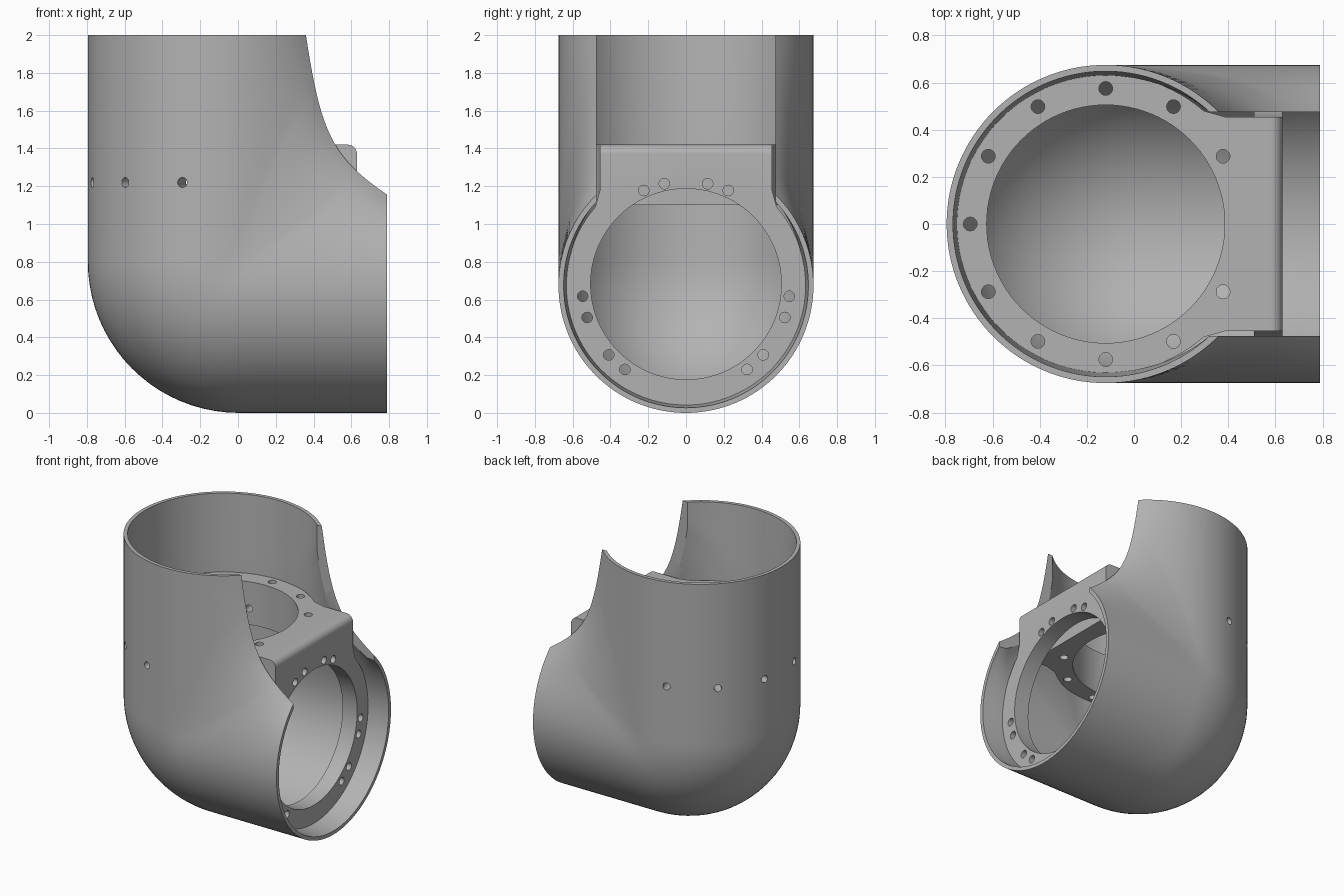
import bpy, bmesh
from math import sin, cos, pi, asin, radians
from mathutils import Matrix, Vector

if "Cube" in bpy.data.objects:
    bpy.data.objects.remove(bpy.data.objects["Cube"])

grey = bpy.data.materials.new("plain grey")
grey.use_nodes = True
grey.diffuse_color = (0.45, 0.45, 0.45, 1)
grey.node_tree.nodes["Principled BSDF"].inputs["Base Color"].default_value = grey.diffuse_color

AXIS_X, AXIS_Z = -0.12, 0.675      # vertical tube axis, horizontal tube axis
BEND_X, BEND_Z = 0.005, 0.80       # centre of the bend
END_X, TOP_Z = 0.79, 2.0           # open ends
R_OUT, SLOT = 0.675, 0.475         # tube radius, half width of the slot
R_SEAT, R_BORE = 0.635, 0.505
STRAIGHT, ARC = 8, 20
ROWS = STRAIGHT * 2 + ARC


def finish(bm, name):
    bmesh.ops.recalc_face_normals(bm, faces=bm.faces)
    me = bpy.data.meshes.new(name)
    bm.to_mesh(me)
    bm.free()
    ob = bpy.data.objects.new(name, me)
    bpy.context.collection.objects.link(ob)
    me.materials.append(grey)
    return ob


def activate(ob):
    bpy.ops.object.select_all(action='DESELECT')
    ob.select_set(True)
    bpy.context.view_layer.objects.active = ob


def cut(ob, cutter):
    mod = ob.modifiers.new("cut", 'BOOLEAN')
    mod.operation, mod.solver, mod.object = 'DIFFERENCE', 'EXACT', cutter
    activate(ob)
    bpy.ops.object.modifier_apply(modifier=mod.name)


def rod(bm, centre, direction, radius, length, sides=24):
    turn = Vector(direction).to_track_quat('Z', 'Y').to_matrix().to_4x4()
    bmesh.ops.create_cone(bm, cap_ends=True, segments=sides, radius1=radius, radius2=radius,
                          depth=length, matrix=Matrix.Translation(centre) @ turn)


# Elbow shell: slotted ring section swept round the bend, flared at the inner corner
def elbow_point(r, a, i):
    d = BEND_X - AXIS_X + r * cos(a)
    corner = Vector((BEND_X, BEND_Z)) - Vector((min(d, 0), min(d, 0)))
    start, end = Vector((BEND_X - d, TOP_Z)), Vector((END_X, BEND_Z - d))
    swing = max(d, 0)

    def on_arc(t):
        return corner - swing * Vector((cos(t), sin(t)))
    if i < STRAIGHT:
        p = start.lerp(on_arc(0), i / STRAIGHT)
    elif i > STRAIGHT + ARC:
        p = on_arc(pi / 2).lerp(end, (i - STRAIGHT - ARC) / STRAIGHT)
    else:
        p = on_arc((i - STRAIGHT) / ARC * pi / 2)
    w = min(max(-cos(a) / 0.71, 0), 1)
    w = w * w * (3 - 2 * w)
    if w > 0:
        mitre = Vector((BEND_X - d, BEND_Z - d))
        c1, c2 = mitre + Vector((0.08, 0.32)), mitre + Vector((0.14, 0.2))
        t = i / ROWS
        s = 1 - t
        flare = start * s**3 + c1 * 3 * s * s * t + c2 * 3 * s * t * t + end * t**3
        p = p.lerp(flare, w)
    return (p.x, r * sin(a), p.y)


def build_shell():
    bm = bmesh.new()
    n = 96
    rows = []
    for i in range(ROWS + 1):
        r_in = 0.648 - 0.018 * min(1, i / 4, (ROWS - i) / 2)
        loop = []
        for r, way in ((R_OUT, 1), (r_in, -1)):
            limit = pi - asin(SLOT / r)
            loop += [bm.verts.new(elbow_point(r, way * limit * (2 * k / n - 1), i))
                     for k in range(n + 1)]
        rows.append(loop)
    m = len(rows[0])
    for a, b in zip(rows, rows[1:]):
        for k in range(m):
            bm.faces.new((a[k], a[(k + 1) % m], b[(k + 1) % m], b[k]))
    for loop in (rows[0], rows[-1]):
        for k in range(n):
            bm.faces.new((loop[k], loop[k + 1], loop[m - 2 - k], loop[m - 1 - k]))
    return finish(bm, "elbow_shell")


# Seat plate: round disc with a square tongue, extruded between two levels
def build_seat(name, centre, tongue, low, high, place, round_edge=False):
    bm = bmesh.new()
    first = asin(0.48 / R_SEAT)
    n = 72
    outline = [(tongue, -0.455), (tongue, 0.455), (centre + 0.505, 0.455)]
    for k in range(n + 1):
        a = first + (2 * pi - 2 * first) * k / n
        outline.append((centre + R_SEAT * cos(a), R_SEAT * sin(a)))
    outline.append((centre + 0.505, -0.455))
    base = bm.faces.new([bm.verts.new(place(u, v, low)) for u, v in outline])
    moved = bmesh.ops.extrude_face_region(bm, geom=[base])["geom"]
    step = Vector(place(0, 0, high)) - Vector(place(0, 0, low))
    bmesh.ops.translate(bm, vec=step, verts=[g for g in moved if isinstance(g, bmesh.types.BMVert)])
    if round_edge:
        corner = Vector(place(tongue, 0, high))
        edge = [e for e in bm.edges
                if ((e.verts[0].co + e.verts[1].co) / 2 - corner).length < 0.001]
        bmesh.ops.bevel(bm, geom=edge, offset=0.05, segments=8, profile=0.5, affect='EDGES')
    return finish(bm, name)


shell = build_shell()
top_seat = build_seat("top_seat", AXIS_X, 0.51, 1.1, 1.42, lambda u, v, h: (u, v, h))
side_seat = build_seat("side_seat", AXIS_Z, 1.42, 0.51, 0.63, lambda u, v, h: (h, v, u), True)

# Radial screw holes through the shell and the top seat
bm = bmesh.new()
for k in range(6):
    a = radians(105 + 30 * k)
    out = Vector((cos(a), sin(a), 0))
    rod(bm, Vector((AXIS_X, 0, 1.22)) + out * 0.6, out, 0.026, 0.4)
radial = finish(bm, "radial_hole_cutter")

# Bore and vertical screw holes of the top seat
bm = bmesh.new()
rod(bm, (AXIS_X, 0, 1.25), (0, 0, 1), R_BORE, 1, 96)
top_bore = finish(bm, "top_bore_cutter")
bm = bmesh.new()
for k in range(1, 12):
    a = radians(30 * k)
    rod(bm, (AXIS_X + 0.575 * cos(a), 0.575 * sin(a), 1.25), (0, 0, 1), 0.029, 1)
top_holes = finish(bm, "top_hole_cutter")

# Bore and paired screw holes of the side seat
bm = bmesh.new()
rod(bm, (0.57, 0, 0.682), (1, 0, 0), R_BORE, 0.5, 96)
for side in (-1, 1):
    for mid in (72, -12, -48):
        for off in (-6, 6):
            a = radians(mid + off)
            rod(bm, (0.57, side * 0.55 * cos(a), AXIS_Z + 0.55 * sin(a)), (1, 0, 0), 0.028, 0.5)
side_holes = finish(bm, "side_hole_cutter")

cut(shell, radial)
for cutter in (top_bore, top_holes, radial):
    cut(top_seat, cutter)
cut(side_seat, side_holes)
for helper in (radial, top_bore, top_holes, side_holes):
    bpy.data.objects.remove(helper)

for ob in (shell, top_seat, side_seat):
    activate(ob)
    bpy.ops.object.shade_smooth_by_angle(angle=radians(30))
